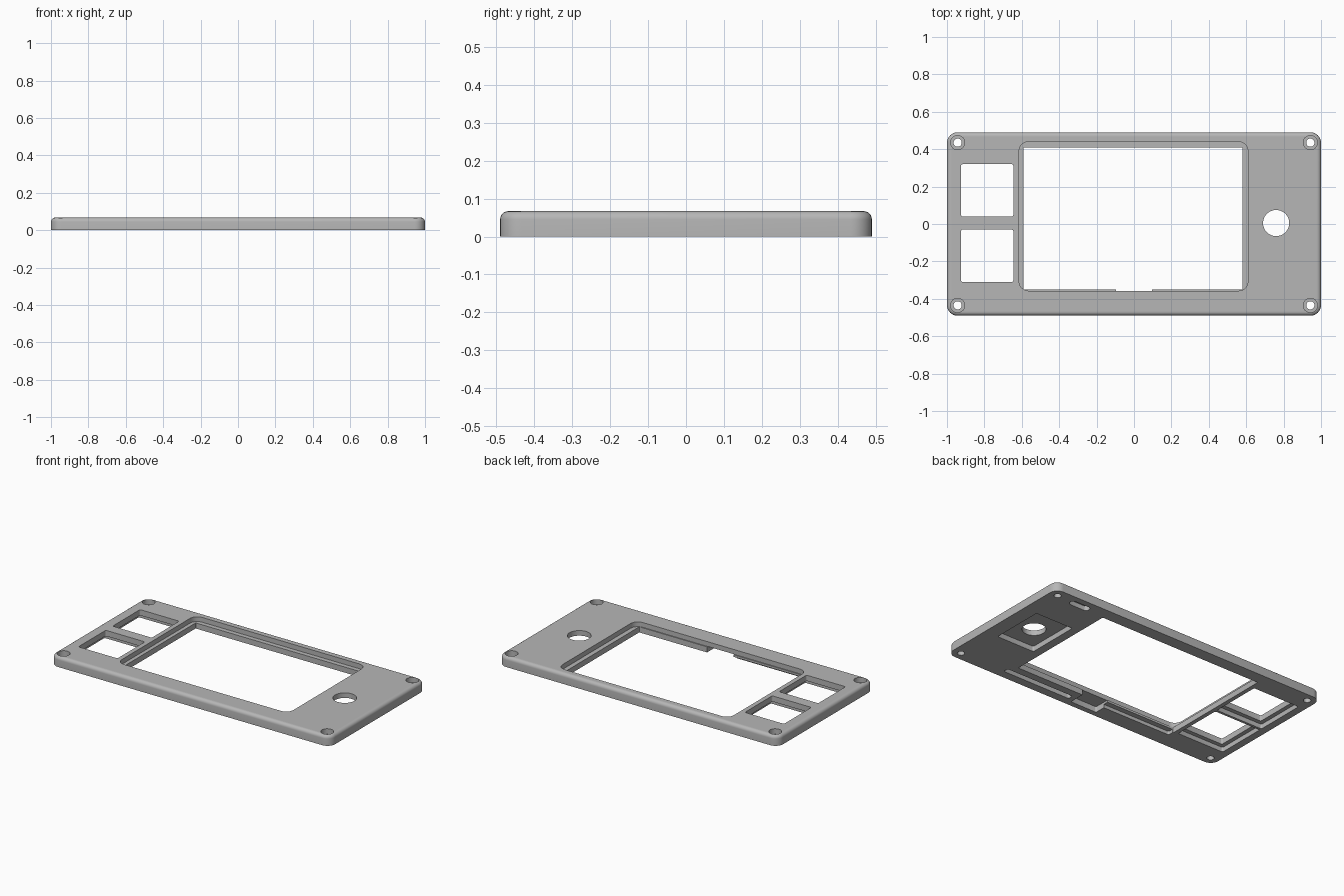
import bpy, bmesh, math

if "Cube" in bpy.data.objects:
    bpy.data.objects.remove(bpy.data.objects["Cube"], do_unlink=True)

grey = bpy.data.materials.new("mid grey")
grey.use_nodes = True
grey.diffuse_color = (0.47, 0.47, 0.47, 1)
grey.node_tree.nodes["Principled BSDF"].inputs["Base Color"].default_value = grey.diffuse_color

HEIGHT = 0.067


def rounded_rect(x0, x1, y0, y1, r, steps):
    """Outline of a rectangle with rounded corners, counter-clockwise."""
    points = []
    centres = ((x1 - r, y1 - r), (x0 + r, y1 - r), (x0 + r, y0 + r), (x1 - r, y0 + r))
    for corner, (cx, cy) in enumerate(centres):
        for i in range(steps + 1):
            a = math.pi / 2 * (corner + i / steps)
            points.append((cx + r * math.cos(a), cy + r * math.sin(a)))
    return points


def circle(cx, cy, r, sides=40):
    turn = 2 * math.pi / sides
    return [(cx + r * math.cos(i * turn), cy + r * math.sin(i * turn)) for i in range(sides)]


def loft(name, rings):
    """Closed solid through (outline, height) rings listed from bottom to top."""
    bm = bmesh.new()
    loops = [[bm.verts.new((x, y, z)) for x, y in outline] for outline, z in rings]
    for low, high in zip(loops, loops[1:]):
        n = len(low)
        for i in range(n):
            j = (i + 1) % n
            bm.faces.new((low[i], low[j], high[j], high[i]))
    bm.faces.new(loops[0][::-1])
    bm.faces.new(loops[-1])
    mesh = bpy.data.meshes.new(name)
    bm.to_mesh(mesh)
    bm.free()
    mesh.materials.append(grey)
    obj = bpy.data.objects.new(name, mesh)
    bpy.context.collection.objects.link(obj)
    return obj


# Plate body with a rolled top edge
fillet, corner = 0.022, 0.056
outer = [(rounded_rect(-1, 1, -0.49, 0.49, corner, 8), 0)]
for i in range(7):
    a = math.pi / 2 * i / 6
    d = fillet * (1 - math.cos(a))
    outer.append((rounded_rect(-1 + d, 1 - d, -0.49 + d, 0.49 - d, corner - d, 8),
                  HEIGHT - fillet + fillet * math.sin(a)))
panel = loft("face_panel", outer)

cutters = []


def cut(name, outline, z0=-0.05, z1=0.12):
    cutters.append(loft(name, [(outline, z0), (outline, z1)]))


def cut_rect(name, x0, x1, y0, y1, r=0.01, z0=-0.05, z1=0.12):
    cut(name, rounded_rect(x0, x1, y0, y1, r, 4), z0, z1)


# Screen window with a stepped ledge
cut_rect("screen_recess", -0.615, 0.61, -0.357, 0.44, 0.05, z0=0.036)
cut_rect("screen_opening", -0.59, 0.58, -0.351, 0.41, 0.004)

# Two square button openings, wider on the underside
for y in (-0.17, 0.18):
    cut_rect("button_opening", -0.925, -0.645, y - 0.14, y + 0.14)
    cut_rect("button_pocket", -0.952, -0.617, y - 0.167, y + 0.167, z1=0.03)

# Knob hole and the pocket beneath it
cut("knob_hole", circle(0.76, 0.005, 0.07))
cut_rect("knob_pocket", 0.635, 0.905, -0.15, 0.2, z1=0.034)

# Counterbored screw holes in the corners
for x in (-0.943, 0.943):
    for y in (-0.435, 0.435):
        cut("screw_hole", circle(x, y, 0.022, 24))
        cut("screw_counterbore", circle(x, y, 0.038, 32), z0=0.034)

# Shallow clearances on the underside
cut_rect("side_slot", 0.70, 0.84, 0.405, 0.45, 0.02, z1=0.03)
cut_rect("long_slot", 0.13, 0.62, -0.435, -0.40, z1=0.03)
cut_rect("cable_notch", -0.095, 0.095, -0.455, -0.33, z1=0.0365)
cut_rect("edge_groove", -0.585, -0.08, -0.385, -0.33, z1=0.022)

for cutter in cutters:
    cutter.hide_render = True
    mod = panel.modifiers.new(cutter.name, "BOOLEAN")
    mod.operation = "DIFFERENCE"
    mod.solver = "EXACT"
    mod.object = cutter

# Bake the cuts, then drop the cutters
graph = bpy.context.evaluated_depsgraph_get()
finished = bpy.data.meshes.new_from_object(panel.evaluated_get(graph))
panel.modifiers.clear()
panel.data = finished
finished.name = "face_panel"
for cutter in cutters:
    bpy.data.objects.remove(cutter, do_unlink=True)
finished.materials.clear()
finished.materials.append(grey)
for poly in finished.polygons:
    poly.material_index = 0

bpy.ops.object.select_all(action="DESELECT")
panel.select_set(True)
bpy.context.view_layer.objects.active = panel
bpy.ops.object.shade_smooth_by_angle(angle=math.radians(30))
